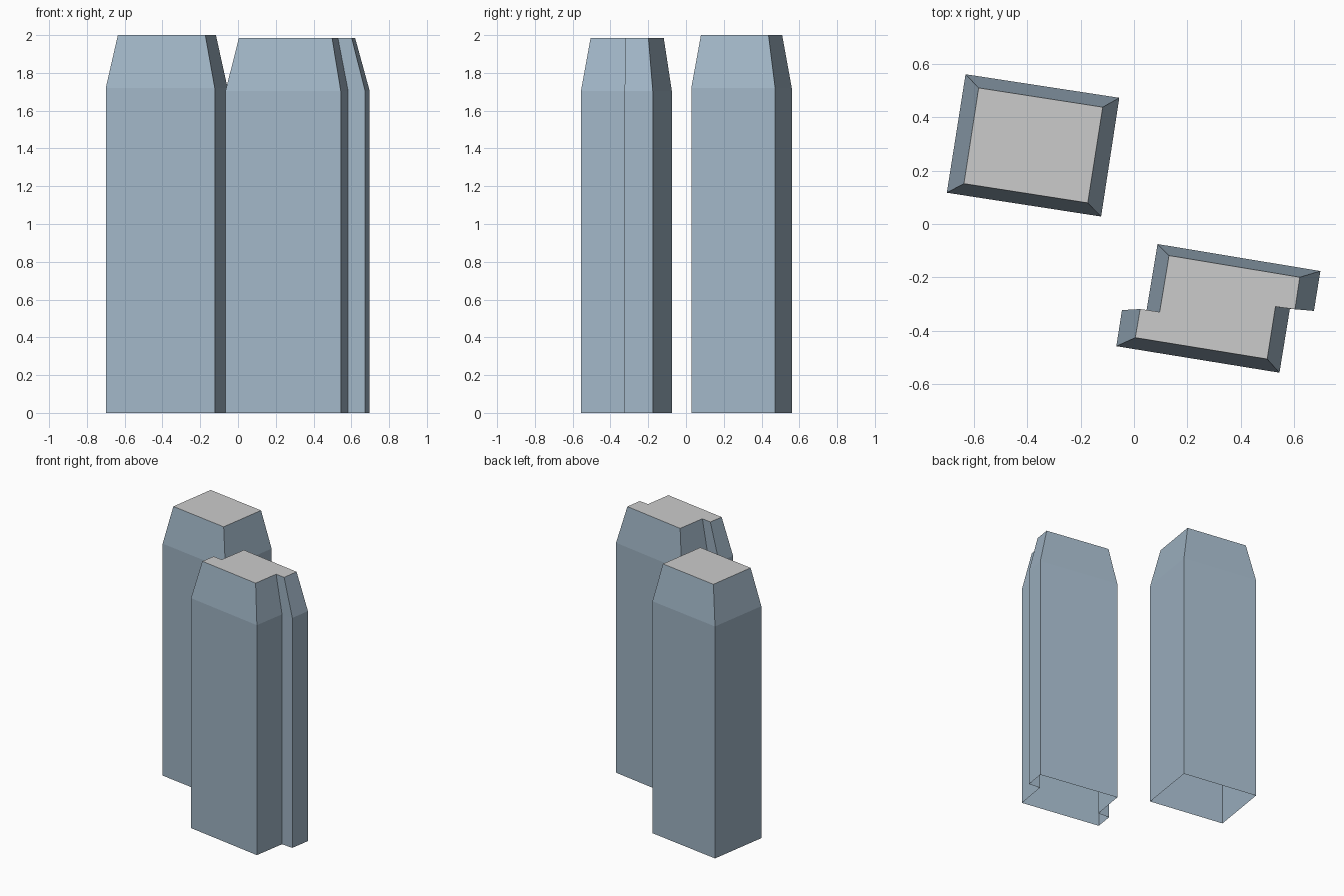
import bpy

if "Cube" in bpy.data.objects:
    bpy.data.objects.remove(bpy.data.objects["Cube"])

# Blue-grey cladding for the walls; roofs stay plain grey
cladding = bpy.data.materials.new("cladding")
cladding.diffuse_color = (0.36, 0.47, 0.57, 1)
cladding.use_nodes = True
cladding.node_tree.nodes["Principled BSDF"].inputs["Base Color"].default_value = cladding.diffuse_color


def make_object(name, verts, faces, material=None):
    mesh = bpy.data.meshes.new(name)
    mesh.from_pydata(verts, [], faces)
    mesh.update()
    obj = bpy.data.objects.new(name, mesh)
    bpy.context.collection.objects.link(obj)
    if material:
        mesh.materials.append(material)
    return obj


def tower(name, outline, roof_outline, shoulder, height):
    """Open-bottomed shaft that tapers above the shoulder to a flat roof.
    Outlines run counter-clockwise."""
    n = len(outline)
    levels = [(outline, 0), (outline, shoulder), (roof_outline, height)]
    verts = [(x, y, z) for ring, z in levels for x, y in ring]
    faces = [(k * n + i, k * n + (i + 1) % n,
              (k + 1) * n + (i + 1) % n, (k + 1) * n + i)
             for k in range(2) for i in range(n)]
    make_object(name + "_walls", verts, faces, cladding)
    make_object(name + "_roof", verts[2 * n:], [tuple(range(n))])


# Rear tower: plain rectangular plan
tower("rear_tower",
      [(-0.70, 0.117), (-0.123, 0.028), (-0.055, 0.472), (-0.63, 0.56)],
      [(-0.636, 0.151), (-0.173, 0.079), (-0.117, 0.437), (-0.581, 0.509)],
      1.72, 2.0)

# Front tower: stepped plan with a notch on two opposite corners
tower("front_tower",
      [(-0.066, -0.457), (0.544, -0.556), (0.583, -0.317), (0.673, -0.325),
       (0.697, -0.176), (0.088, -0.075), (0.046, -0.328), (-0.045, -0.322)],
      [(0.005, -0.425), (0.498, -0.505), (0.529, -0.309), (0.602, -0.319),
       (0.62, -0.199), (0.131, -0.118), (0.096, -0.329), (0.023, -0.318)],
      1.705, 1.985)
